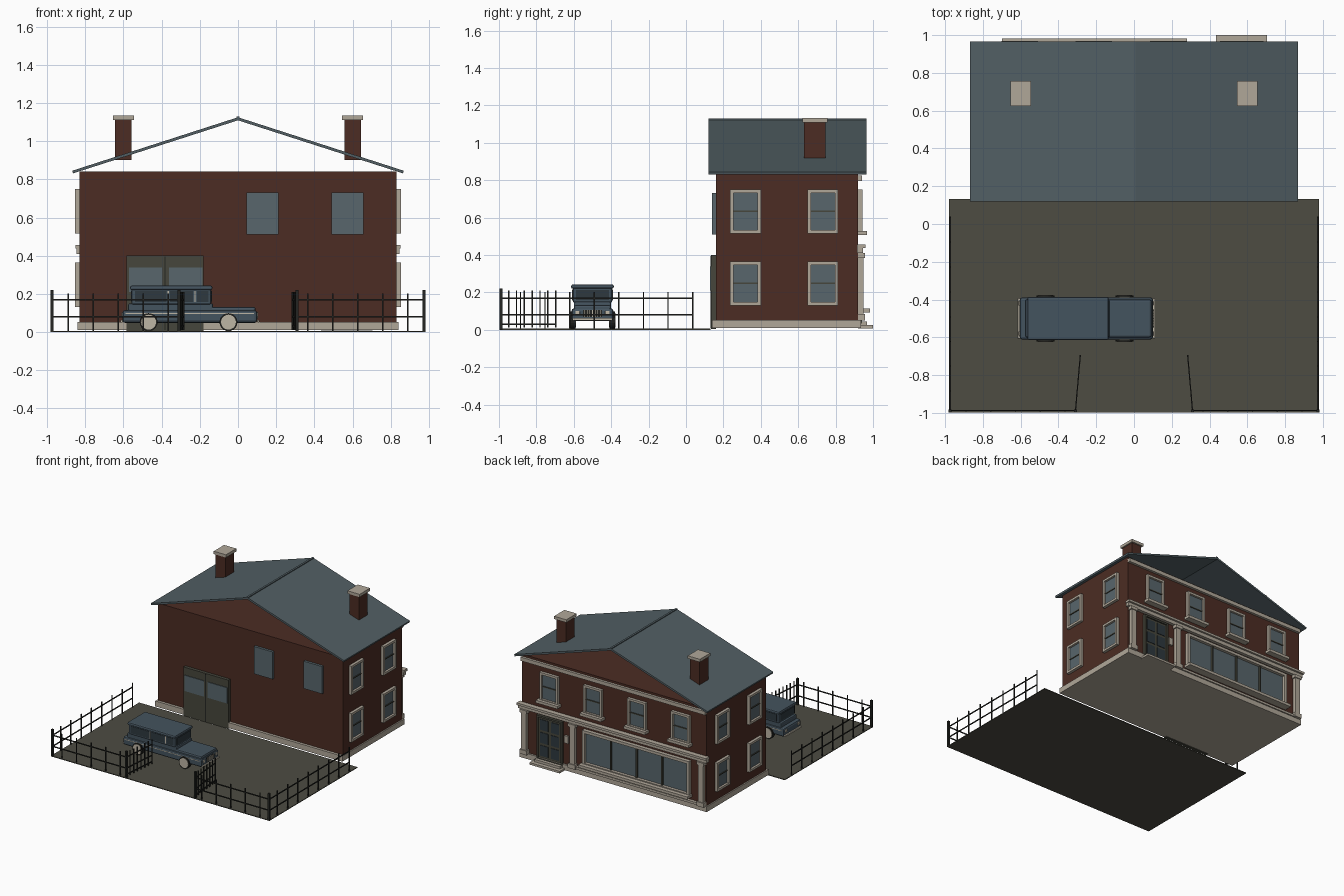
import bpy, bmesh, math
from mathutils import Matrix, Vector

if "Cube" in bpy.data.objects:
    bpy.data.objects.remove(bpy.data.objects["Cube"])


def material(name, r, g, b):
    m = bpy.data.materials.new(name)
    lin = [((c / 255 + 0.055) / 1.055) ** 2.4 for c in (r, g, b)]
    m.diffuse_color = (*lin, 1)
    m.use_nodes = True
    m.node_tree.nodes["Principled BSDF"].inputs["Base Color"].default_value = m.diffuse_color
    return m


BRICK = material("brick", 76, 44, 35)
SLATE = material("slate", 82, 95, 100)
STONE = material("stone", 176, 167, 153)
YARD = material("yard", 77, 76, 66)
WOOD = material("door wood", 70, 70, 60)
GLASS = material("glass", 88, 102, 108)
PAINT = material("car paint", 68, 83, 94)
IRON = material("iron", 36, 37, 34)
DARK = material("dark glass", 46, 56, 62)
CHROME = material("chrome", 190, 182, 165)


def finish(name, bm, mat, bevel=0):
    bmesh.ops.recalc_face_normals(bm, faces=bm.faces)
    me = bpy.data.meshes.new(name)
    bm.to_mesh(me)
    bm.free()
    me.materials.append(mat)
    ob = bpy.data.objects.new(name, me)
    bpy.context.collection.objects.link(ob)
    if bevel:
        mod = ob.modifiers.new("bevel", "BEVEL")
        mod.width, mod.segments = bevel, 2
    return ob


def boxes(name, items, mat, bevel=0):
    """One object from (x0, x1, y0, y1, z0, z1) boxes."""
    bm = bmesh.new()
    for x0, x1, y0, y1, z0, z1 in items:
        mid = Matrix.Translation(((x0 + x1) / 2, (y0 + y1) / 2, (z0 + z1) / 2))
        size = Matrix.Diagonal((abs(x1 - x0), abs(y1 - y0), abs(z1 - z0), 1))
        bmesh.ops.create_cube(bm, size=1, matrix=mid @ size)
    return finish(name, bm, mat, bevel)


def cylinders(name, items, mat, n=20):
    """Cylinders (x, y0, y1, z, radius) along y."""
    bm = bmesh.new()
    for x, y0, y1, z, r in items:
        mx = Matrix.Translation((x, (y0 + y1) / 2, z)) @ Matrix.Rotation(math.pi / 2, 4, 'X')
        bmesh.ops.create_cone(bm, cap_ends=True, segments=n, radius1=r, radius2=r,
                              depth=y1 - y0, matrix=mx)
    return finish(name, bm, mat)


def on_wall(wall, u0, u1, d0, d1, z0, z1):
    """Box on a wall: u along the wall, d outwards from it."""
    if wall == "street":
        return (u0, u1, 0.92 + d0, 0.92 + d1, z0, z1)
    s = 1 if wall == "right" else -1
    return (s * (0.83 + d0), s * (0.83 + d1), u0, u1, z0, z1)


def ring(wall, u0, u1, z0, z1, t, d):
    return [on_wall(wall, *b) for b in (
        (u0, u0 + t, 0, d, z0, z1), (u1 - t, u1, 0, d, z0, z1),
        (u0 + t, u1 - t, 0, d, z1 - t, z1), (u0 + t, u1 - t, 0, d, z0, z0 + t))]


# House shell: plinth and brick box with open gables under the roof
boxes("plinth", [(-0.84, 0.84, 0.138, 0.935, 0.01, 0.054)], STONE)
boxes("brick_walls", [(-0.83, 0.83, 0.16, 0.92, 0.03, 0.842)], BRICK)

# Roof: two slabs and a thin ridge
for side, s in (("left", -1), ("right", 1)):
    bm = bmesh.new()
    f = bm.faces.new([bm.verts.new((s * x, 0.12, z)) for x, z in
                      ((0, 1.125), (0.868, 0.845), (0.864, 0.831), (0, 1.109))])
    ext = bmesh.ops.extrude_face_region(bm, geom=[f])
    bmesh.ops.translate(bm, vec=(0, 0.845, 0),
                        verts=[v for v in ext["geom"] if isinstance(v, bmesh.types.BMVert)])
    finish("roof_" + side, bm, SLATE)
boxes("roof_ridge", [(-0.008, 0.008, 0.12, 0.965, 1.118, 1.129)], SLATE)

# Chimneys
boxes("chimneys", [(s * 0.6 - 0.043, s * 0.6 + 0.043, 0.632, 0.745, 0.9, 1.112) for s in (-1, 1)], BRICK)
boxes("chimney_caps", [(s * 0.6 - 0.055, s * 0.6 + 0.055, 0.624, 0.757, 1.11, 1.133) for s in (-1, 1)], STONE)

# Sash windows on both sides and the street wall
frames, panes, rails, sills = [], [], [], []
spots = [(w, u, z) for w in ("left", "right") for u in (0.318, 0.732) for z in (0.248, 0.633)]
spots += [("street", u, 0.633) for u in (-0.605, -0.213, 0.182, 0.575)]
for w, u, z in spots:
    a, b, lo, hi = u - 0.082, u + 0.082, z - 0.117, z + 0.117
    frames += ring(w, a, b, lo, hi, 0.018, 0.023)
    panes.append(on_wall(w, a + 0.018, b - 0.018, 0, 0.006, lo + 0.018, hi - 0.018))
    rails.append(on_wall(w, a + 0.018, b - 0.018, 0, 0.012, z - 0.004, z + 0.004))
    if w == "street":
        sills.append(on_wall(w, u - 0.097, u + 0.097, 0, 0.048, lo - 0.01, lo + 0.012))
boxes("window_frames", frames, STONE)
boxes("window_panes", panes, GLASS)
boxes("window_rails", rails, WOOD)
boxes("window_sills", sills, STONE)

# Yard wall: plain windows and the garage door
boxes("yard_windows", [(a, a + 0.168, 0.14, 0.16, 0.51, 0.732) for a in (0.045, 0.49)], GLASS)
boxes("garage_door", [(-0.585, -0.18, 0.134, 0.16, 0.005, 0.4)], WOOD)
boxes("garage_door_windows", [(a, a + 0.175, 0.129, 0.135, 0.21, 0.338) for a in (-0.572, -0.362)], GLASS)
boxes("garage_door_split", [(-0.386, -0.38, 0.131, 0.135, 0.01, 0.395)], IRON)

# Street shopfront: bands, pilasters, display window
boxes("shop_cornice", [(-0.845, 0.845, 0.915, 0.945, 0.41, 0.44),
                       (-0.85, 0.85, 0.915, 0.96, 0.438, 0.456)], STONE)
boxes("eaves_band", [(-0.83, 0.83, 0.915, 0.94, 0.795, 0.825)], STONE)
pil = []
for x in (-0.795, 0.36, 0.795):
    pil += [(x - 0.022, x + 0.022, 0.915, 0.95, 0.05, 0.41),
            (x - 0.032, x + 0.032, 0.915, 0.957, 0.05, 0.085),
            (x - 0.032, x + 0.032, 0.915, 0.957, 0.385, 0.41)]
boxes("pilasters", pil, STONE)
boxes("display_frame", ring("street", -0.69, 0.27, 0.1, 0.385, 0.022, 0.03), STONE)
boxes("display_sill", [(-0.70, 0.28, 0.915, 0.983, 0.092, 0.114)], STONE)
boxes("display_glass", [(-0.67, 0.25, 0.92, 0.926, 0.12, 0.365)], GLASS)
boxes("display_bars", [(x - 0.006, x + 0.006, 0.92, 0.94, 0.12, 0.365) for x in (-0.44, -0.21, 0.02)], WOOD)
boxes("shop_footing", [(-0.77, 0.34, 0.915, 0.945, 0.05, 0.068)], STONE)

# Entrance: double door, step, plaque
boxes("entrance_frame", ring("street", 0.455, 0.685, 0.035, 0.395, 0.014, 0.022), WOOD)
boxes("entrance_door", [(0.465, 0.675, 0.915, 0.932, 0.045, 0.385)], WOOD)
boxes("door_panels", [(x - 0.036, x + 0.036, 0.93, 0.936, z, z + 0.085)
                      for x in (0.522, 0.618) for z in (0.07, 0.175, 0.28)], DARK)
boxes("entrance_step", [(0.435, 0.705, 0.92, 1.0, 0.008, 0.025),
                        (0.455, 0.685, 0.92, 0.968, 0.02, 0.045)], STONE)
boxes("wall_plaque", [(0.405, 0.44, 0.915, 0.935, 0.23, 0.29)], STONE)

# Yard
boxes("yard_ground", [(-0.98, 0.98, -0.998, 0.132, 0, 0.006)], YARD)

# Iron fence: pickets, posts and rails
R = 0.0035
fence = []
for s in (-1, 1):
    picks = [(0.365 + 0.131 * i, -0.988) for i in range(5)]
    picks += [(0.973, -0.885 + 0.1315 * i) for i in range(8)]
    for x, y in picks:
        fence.append((s * x - R, s * x + R, y - R, y + R, 0, 0.203))
    for x in (0.973, 0.31):
        fence.append((s * x - 0.008, s * x + 0.008, -0.998, -0.982, 0, 0.22))
    for z in (0.08, 0.17):
        fence.append((s * 0.31, s * 0.973, -0.991, -0.985, z - 0.004, z + 0.004))
        fence.append((s * 0.97, s * 0.976, -0.988, 0.04, z - 0.004, z + 0.004))
boxes("yard_fence", fence, IRON)

# Open gate leaves, turned inwards on their posts
for side, s in (("left", -1), ("right", 1)):
    leaf = [(-R, R, 0.042 * i - R, 0.042 * i + R, 0.012, 0.21) for i in range(1, 8)]
    leaf += [(-0.003, 0.003, 0, 0.295, z - 0.004, z + 0.004) for z in (0.03, 0.08, 0.17)]
    gate = boxes("gate_" + side, leaf, IRON)
    gate.location = (s * 0.31, -0.99, 0)
    gate.rotation_euler.z = s * math.radians(5)

# Long car: lower body, bonnet, cabin and roof
C = -0.5  # car centre line


def car(x0, x1, w, z0, z1):
    return (x0, x1, C - w, C + w, z0, z1)


boxes("car_body", [car(-0.605, 0.1, 0.112, 0.048, 0.115)], PAINT, 0.014)
boxes("car_bonnet", [car(-0.15, 0.092, 0.1, 0.1, 0.132)], PAINT, 0.01)
boxes("car_waist", [car(-0.575, -0.13, 0.1, 0.1, 0.15)], PAINT, 0.008)
boxes("car_cabin", [car(-0.558, -0.14, 0.105, 0.143, 0.228)], PAINT, 0.01)
boxes("car_roof", [car(-0.565, -0.134, 0.114, 0.22, 0.243)], PAINT, 0.009)
boxes("car_windows", [car(a, b, 0.108, 0.158, 0.216) for a, b in
                      ((-0.54, -0.375), (-0.355, -0.235), (-0.215, -0.155))]
      + [car(-0.561, -0.137, 0.088, 0.16, 0.214)], DARK)
boxes("car_pillar_trim", [car(x - 0.003, x + 0.003, 0.1095, 0.158, 0.216) for x in (-0.365, -0.225)], CHROME)
boxes("car_side_trim", [car(-0.59, 0.085, 0.1135, 0.094, 0.099)], CHROME)
boxes("car_bumpers", [car(0.1, 0.112, 0.108, 0.05, 0.064), car(-0.616, -0.603, 0.108, 0.05, 0.064)], CHROME, 0.004)
boxes("car_grille", [(0.098, 0.103, C - 0.05, C + 0.05, 0.07, 0.105)], IRON)
boxes("car_grille_bars", [(0.1, 0.105, C + i * 0.014 - 0.002, C + i * 0.014 + 0.002, 0.07, 0.105)
                          for i in range(-3, 4)], CHROME)
boxes("car_lamps", [(x, x + 0.008, C + s * 0.08 - 0.012, C + s * 0.08 + 0.012, 0.08, 0.102)
                    for s in (-1, 1) for x in (0.097, -0.611)], CHROME, 0.003)

# Wheels: tyres with pale discs
tyres, discs = [], []
for x in (-0.468, -0.05):
    for s in (-1, 1):
        y = C + s * 0.106
        tyres.append((x, y - 0.015, y + 0.015, 0.052, 0.047))
        discs.append((x, y - 0.018, y + 0.018, 0.052, 0.039))
cylinders("car_tyres", tyres, IRON)
cylinders("car_wheel_discs", discs, CHROME)
